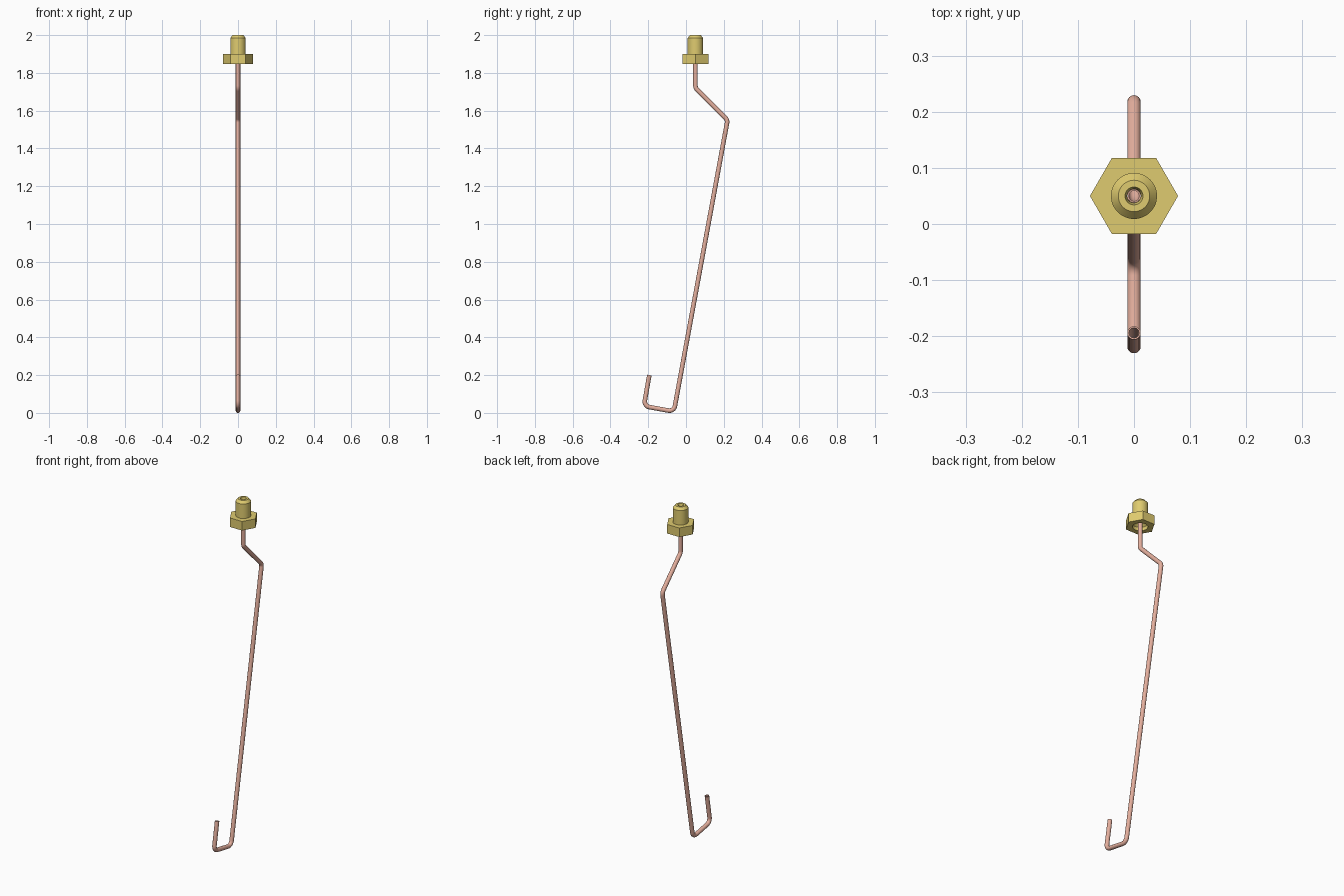
import bpy, bmesh
from math import pi, sin, cos, tan, radians
from mathutils import Vector

if "Cube" in bpy.data.objects:
    bpy.data.objects.remove(bpy.data.objects["Cube"])


def material(name, rgb):
    m = bpy.data.materials.new(name)
    m.diffuse_color = (*rgb, 1)
    m.use_nodes = True
    m.node_tree.nodes["Principled BSDF"].inputs["Base Color"].default_value = m.diffuse_color
    return m


def finish(name, rings, mat, closed):
    """Skin a list of point rings; every ring is a closed loop of equal size."""
    bm = bmesh.new()
    loops = [[bm.verts.new(p) for p in ring] for ring in rings]
    count = len(loops) if closed else len(loops) - 1
    n = len(loops[0])
    for i in range(count):
        a, b = loops[i], loops[(i + 1) % len(loops)]
        for j in range(n):
            k = (j + 1) % n
            bm.faces.new((a[j], a[k], b[k], b[j]))
    bmesh.ops.recalc_face_normals(bm, faces=bm.faces)
    mesh = bpy.data.meshes.new(name)
    bm.to_mesh(mesh)
    bm.free()
    obj = bpy.data.objects.new(name, mesh)
    bpy.context.collection.objects.link(obj)
    mesh.materials.append(mat)
    bpy.ops.object.select_all(action='DESELECT')
    obj.select_set(True)
    bpy.context.view_layer.objects.active = obj
    bpy.ops.object.shade_smooth_by_angle(angle=radians(28))
    return obj


def fillet_path(points, radius, steps=8):
    """Round the corners of a (y, z) polyline; return (point, tangent) stations."""
    p = [Vector(q) for q in points]
    out = [(p[0], (p[1] - p[0]).normalized())]
    for a, c, b in zip(p, p[1:], p[2:]):
        d0, d1 = (c - a).normalized(), (b - c).normalized()
        turn = d0.angle(d1)
        side = 1 if d0.x * d1.y - d0.y * d1.x > 0 else -1
        start = c - d0 * radius * tan(turn / 2)
        normal = Vector((-d0.y, d0.x)) * side
        for i in range(steps + 1):
            t = turn * i / steps
            pos = start + d0 * radius * sin(t) + normal * radius * (1 - cos(t))
            out.append((pos, d0 * cos(t) + normal * sin(t)))
    out.append((p[-1], (p[-1] - p[-2]).normalized()))
    return out


copper = material("copper", (0.78, 0.43, 0.34))
brass = material("brass", (0.74, 0.60, 0.16))

# Bent hollow tube, lying in the x = 0 plane
path = fillet_path([(-0.194, 0.20), (-0.223, 0.036), (-0.064, 0.007),
                    (0.22, 1.55), (0.05, 1.72), (0.05, 1.96)], 0.03)
SIDES = 24


def tube_ring(station, r):
    pos, tan_ = station
    ring = []
    for j in range(SIDES):
        a = 2 * pi * j / SIDES
        s = r * sin(a)
        ring.append((r * cos(a), pos.x - tan_.y * s, pos.y + tan_.x * s))
    return ring


outer = [tube_ring(s, 0.012) for s in path]
inner = [tube_ring(s, 0.009) for s in reversed(path)]
finish("bent_tube", outer + inner, copper, True)

# Brass fitting: hexagon head and chamfered nipple with a stepped bore
SEG = 48
profile = [  # radius, z, hexagonal?
    (0.040, 1.847, False), (0.068, 1.847, True), (0.068, 1.90, True),
    (0.041, 1.90, False), (0.041, 1.985, False), (0.028, 2.0, False),
    (0.016, 2.0, False), (0.0122, 1.985, False), (0.0122, 1.89, False),
    (0.040, 1.867, False)]


def fitting_ring(r, z, hexed):
    ring = []
    for j in range(SEG):
        a = 2 * pi * j / SEG
        rr = r / cos(a % (pi / 3) - pi / 6) if hexed else r
        if hexed and j % (SEG // 6) == 0:
            rr = r / cos(pi / 6)
        ring.append((rr * cos(a), 0.05 + rr * sin(a), z))
    return ring


finish("hex_fitting", [fitting_ring(*p) for p in profile], brass, True)
